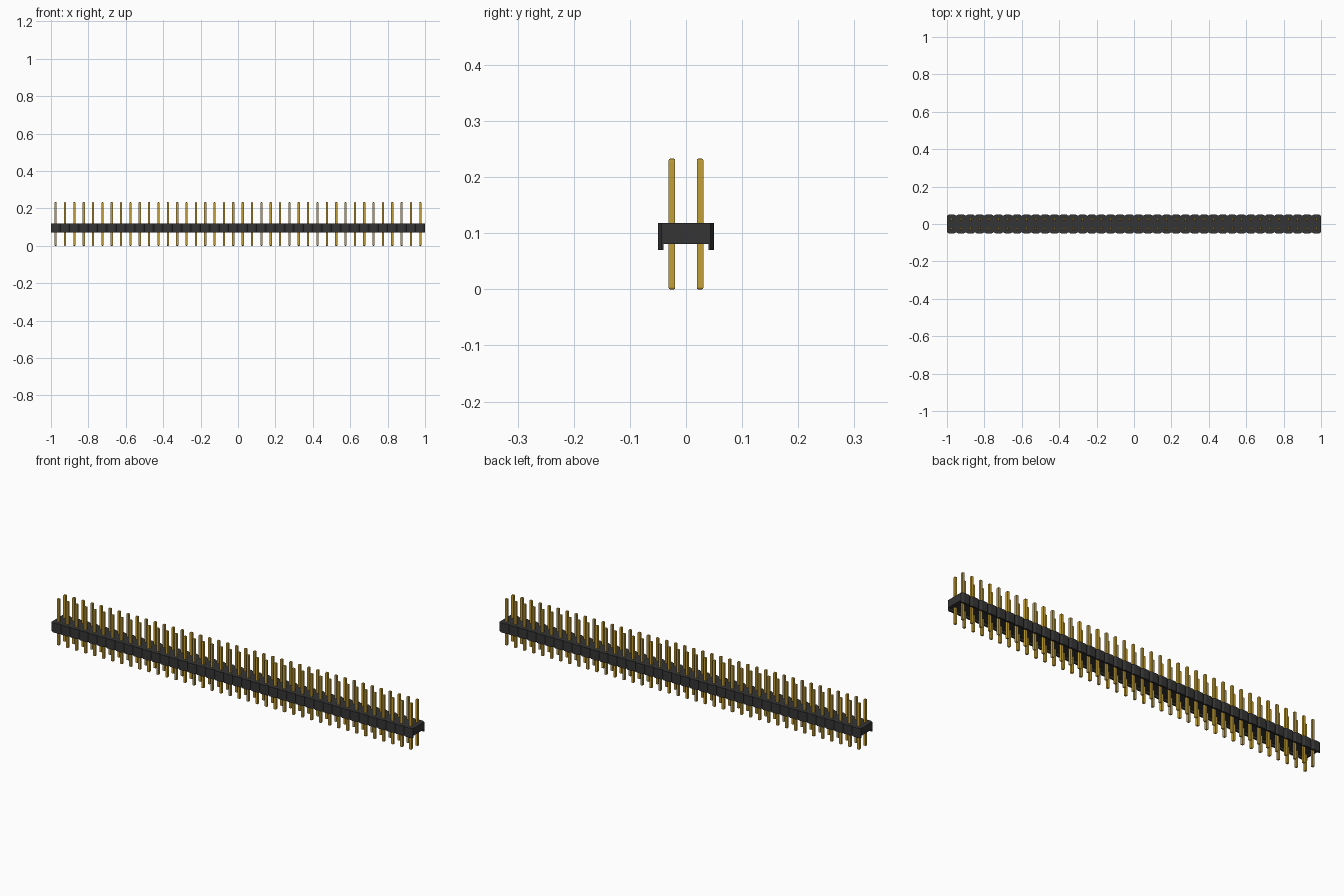
import bpy, bmesh

cube = bpy.data.objects.get("Cube")
if cube:
    bpy.data.objects.remove(cube, do_unlink=True)

PITCH, COLS = 0.05, 40
BOTTOM, FLOOR, TOP = 0.07, 0.081, 0.118
PIN_HEIGHT, PIN_HALF = 0.233, 0.0058


def material(name, rgb, metallic=0.0):
    mat = bpy.data.materials.new(name)
    mat.use_nodes = True
    mat.diffuse_color = (*rgb, 1)
    mat.node_tree.nodes["Principled BSDF"].inputs["Base Color"].default_value = (*rgb, 1)
    return mat


def add_object(name, bm, mat):
    bmesh.ops.recalc_face_normals(bm, faces=bm.faces)
    mesh = bpy.data.meshes.new(name)
    bm.to_mesh(mesh)
    bm.free()
    mesh.materials.append(mat)
    obj = bpy.data.objects.new(name, mesh)
    bpy.context.collection.objects.link(obj)
    return obj


def repeat(obj, axis, count, step):
    mod = obj.modifiers.new("Repeat", "ARRAY")
    mod.count = count
    mod.use_relative_offset = False
    mod.use_constant_offset = True
    offset = [0, 0, 0]
    offset[axis] = step
    mod.constant_offset_displace = offset


def prism(bm, outline, z0, z1):
    face = bm.faces.new([bm.verts.new((x, y, z0)) for x, y in outline])
    top = bmesh.ops.extrude_face_region(bm, geom=[face], use_keep_orig=True)["geom"]
    bmesh.ops.translate(bm, vec=(0, 0, z1 - z0),
                        verts=[v for v in top if isinstance(v, bmesh.types.BMVert)])


black = material("black plastic", (0.035, 0.035, 0.035))
gold = material("gold plating", (0.55, 0.35, 0.04))

# Housing cell: chamfered block with a lip under each long side
h, cx, cy, lip = PITCH / 2, 0.01, 0.006, 0.0095
w = PITCH
bm = bmesh.new()
prism(bm, [(-h, cy - w), (cx - h, -w), (h - cx, -w), (h, cy - w),
           (h, w - cy), (h - cx, w), (cx - h, w), (-h, w - cy)], FLOOR, TOP)
for s in (-1, 1):
    prism(bm, [(-h, s * (w - lip)), (-h, s * (w - cy)), (cx - h, s * w),
               (h - cx, s * w), (h, s * (w - cy)), (h, s * (w - lip))], BOTTOM, FLOOR)
housing = add_object("housing", bm, black)
housing.location.x = -1 + h
repeat(housing, 0, COLS, PITCH)

# Pin: square bar with tapered tips, in two rows
bm = bmesh.new()
bmesh.ops.create_cube(bm, size=1)
for v in bm.verts:
    v.co.x *= PIN_HALF * 2
    v.co.y *= PIN_HALF * 2
    v.co.z = (v.co.z + 0.5) * PIN_HEIGHT
tips = [e for e in bm.edges if abs(e.verts[0].co.z - e.verts[1].co.z) < 0.01]
bmesh.ops.bevel(bm, geom=tips, offset=0.003, segments=2, profile=0.5, affect="EDGES")
pins = add_object("pins", bm, gold)
pins.location = (-1 + h, -h, 0)
repeat(pins, 0, COLS, PITCH)
repeat(pins, 1, 2, PITCH)
